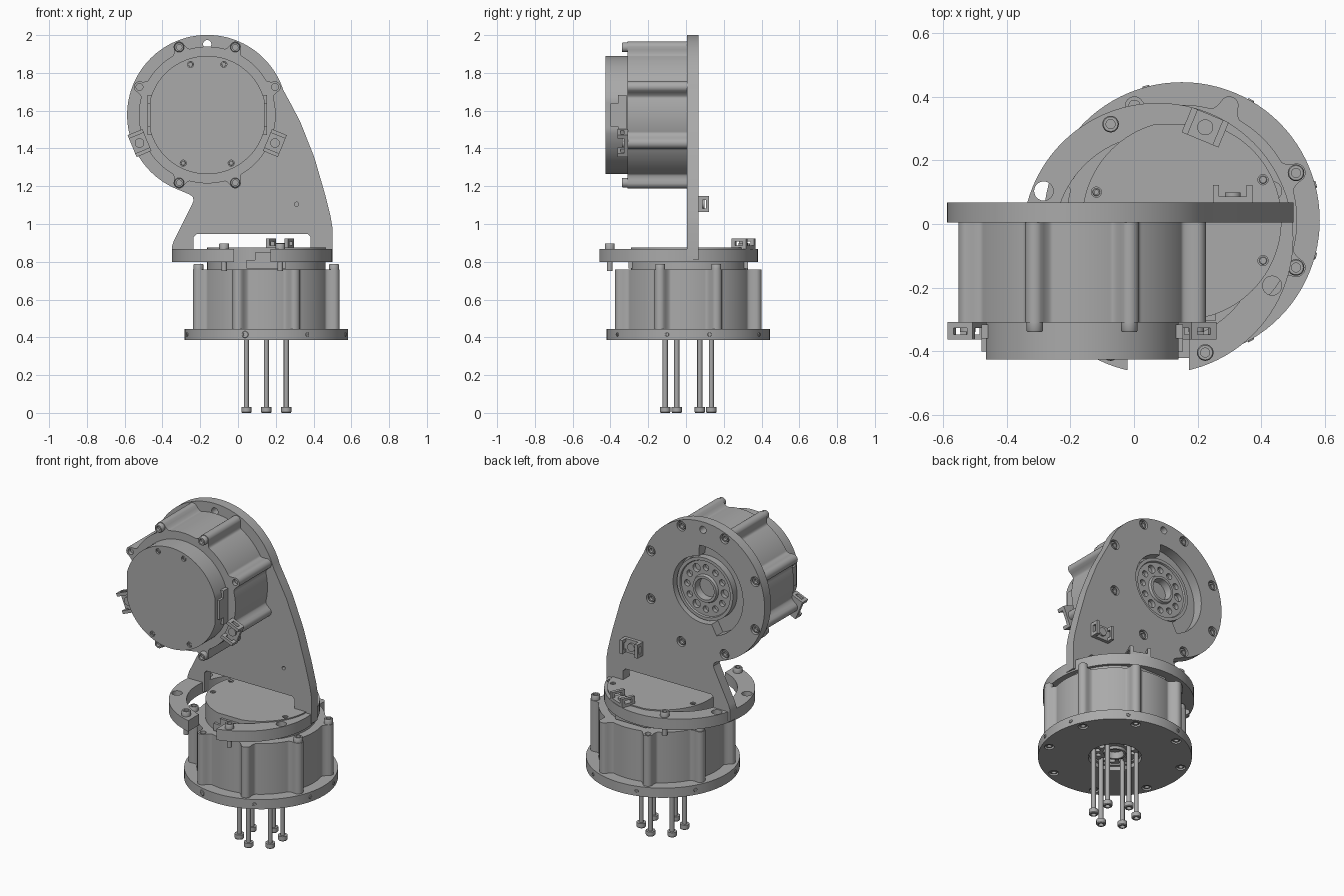
import bpy, bmesh
from math import sin, cos, pi, radians, sqrt, asin
from mathutils import Matrix, Vector

if "Cube" in bpy.data.objects:
    bpy.data.objects.remove(bpy.data.objects["Cube"])

metal = bpy.data.materials.new("grey_metal")
metal.use_nodes = True
GREY = (0.4, 0.4, 0.4, 1)
metal.diffuse_color = GREY
metal.node_tree.nodes["Principled BSDF"].inputs["Base Color"].default_value = GREY


def frame(origin, ax, ay, az):
    m = Matrix((ax, ay, az)).transposed().to_4x4()
    m.translation = origin
    return m


X, Y, Z = Vector((1, 0, 0)), Vector((0, 1, 0)), Vector((0, 0, 1))


def at(x, y, z=0, turn=0):
    return Matrix.Translation((x, y, z)) @ Matrix.Rotation(turn, 4, "Z")


def polar(r, deg):
    return r * cos(radians(deg)), r * sin(radians(deg))


# ---- shape helpers: each adds one closed solid to a bmesh ----
def add(bm, part, m):
    bmesh.ops.recalc_face_normals(part, faces=part.faces)
    part.transform(m)
    me = bpy.data.meshes.new("tmp")
    part.to_mesh(me)
    part.free()
    bm.from_mesh(me)
    bpy.data.meshes.remove(me)


def lathe(bm, m, profile, n=32):
    p = bmesh.new()
    vs = [p.verts.new((r, 0, z)) for r, z in profile]
    es = [p.edges.new(e) for e in zip(vs, vs[1:])]
    bmesh.ops.spin(p, geom=vs + es, cent=(0, 0, 0), axis=(0, 0, 1), angle=2 * pi, steps=n)
    bmesh.ops.remove_doubles(p, verts=p.verts, dist=1e-5)
    add(bm, p, m)


def rod(bm, m, r, z0, z1, n=32):
    lathe(bm, m, [(0, z0), (r, z0), (r, z1), (0, z1)], n)


def bolt(bm, m, r=0.026, h=0.03):
    s = r * 0.55
    lathe(bm, m, [(0, 0), (r, 0), (r, h * 0.85), (r * 0.88, h), (s, h), (s, h * 0.4), (0, h * 0.4)], 24)


def prism(bm, m, outline, z0, z1):
    p = bmesh.new()
    f = p.faces.new([p.verts.new((x, y, z0)) for x, y in outline])
    new = bmesh.ops.extrude_face_region(p, geom=[f])["geom"]
    bmesh.ops.translate(p, verts=[v for v in new if isinstance(v, bmesh.types.BMVert)], vec=(0, 0, z1 - z0))
    add(bm, p, m)


def box(bm, m, x0, x1, y0, y1, z0, z1):
    prism(bm, m, [(x0, y0), (x1, y0), (x1, y1), (x0, y1)], z0, z1)


def finish(bm, name, cutter=None):
    def obj(b, n):
        me = bpy.data.meshes.new(n)
        b.to_mesh(me)
        b.free()
        o = bpy.data.objects.new(n, me)
        bpy.context.collection.objects.link(o)
        return o
    o = obj(bm, name)
    o.data.materials.append(metal)
    bpy.ops.object.select_all(action="DESELECT")
    bpy.context.view_layer.objects.active = o
    o.select_set(True)
    if cutter:
        c = obj(cutter, name + "_cutter")
        c.hide_render = True
        mod = o.modifiers.new("cut", "BOOLEAN")
        mod.object, mod.operation, mod.solver = c, "DIFFERENCE", "EXACT"
        bpy.ops.object.modifier_apply(modifier=mod.name)
        bpy.data.objects.remove(c)
    bpy.ops.object.shade_smooth_by_angle(angle=radians(35))
    return o


BOLT_R = 0.388
BOLT_ANGLES = [22.5 + 45 * i for i in range(8)]


# ---- motor housing, cap and rotor, with the shaft along local z ----
def housing_radius(deg):
    base, boss = 0.362, 0.03
    d = abs((deg % 45) - 22.5)
    edge = math_edge = 4.2
    if d <= edge:
        t = radians(d)
        return BOLT_R * cos(t) + sqrt(max(boss ** 2 - (BOLT_R * sin(t)) ** 2, 0))
    if d < 8:
        k = (8 - d) / (8 - edge)
        return base + 0.03 * k * k
    return base


def cable_clip(bm, m):
    box(bm, m, -0.0625, 0.0625, -0.0425, 0.0425, 0, 0.02)
    rod(bm, m, 0.025, 0.015, 0.032, 24)
    for s in (-1, 1):
        a, b = sorted((s * 0.0425, s * 0.0625))
        for y in (-0.0425, 0.0225):
            box(bm, m, a, b, y, y + 0.02, 0.02, 0.055)
        box(bm, m, a, b, -0.0225, 0.0225, 0.04, 0.055)


def motor(prefix, m, clips):
    body = bmesh.new()
    prism(body, m, [polar(housing_radius(a * 0.75), a * 0.75) for a in range(480)], 0, 0.314)
    holes = bmesh.new()
    for a in (22.5, 157.5):
        rod(holes, m @ at(*polar(BOLT_R, a)), 0.018, 0.29, 0.4, 20)
    finish(body, prefix + "_housing", holes)

    # cap with two flats and four small screws
    cap, cap_cut = bmesh.new(), bmesh.new()
    rim = [polar(0.313, a * 3) for a in range(120)]
    prism(cap, m, [(max(-0.302, min(0.302, x)), y) for x, y in rim], 0.3, 0.43)
    screws = bmesh.new()
    for x, y in ((0.088, 0.268), (0.127, -0.255)):
        for s in (-1, 1):
            rod(cap_cut, m @ at(s * x, y), 0.016, 0.42, 0.5, 20)
            bolt(screws, m @ at(s * x, y, 0.412), 0.012, 0.014)
    finish(cap, prefix + "_cap", cap_cut)

    # cable sockets on the flats
    sockets = bmesh.new()
    for s in (-1, 1):
        a, b = sorted((s * 0.29, s * 0.316))
        box(sockets, m, a, b, -0.105, 0.105, 0.32, 0.365)
        box(sockets, m, a, b, -0.06, 0.06, 0.365, 0.405)
    finish(sockets, prefix + "_sockets")

    for a in BOLT_ANGLES[1:3] + BOLT_ANGLES[5:7]:
        bolt(screws, m @ at(*polar(BOLT_R, a), 0.314))
    finish(screws, prefix + "_screws")

    if clips:
        clip = bmesh.new()
        for a in (202.5, 337.5):
            cable_clip(clip, m @ at(*polar(BOLT_R, a), 0.312, radians(a + 90)))
        finish(clip, prefix + "_cable_clips")


def rotor(name, m, r):
    hub, holes = bmesh.new(), bmesh.new()
    lathe(hub, m, [(0, -0.06), (r, -0.06), (r, 0), (r * 0.9, 0), (r * 0.88, -0.01), (r * 0.45, -0.01),
                   (r * 0.42, 0.005), (r * 0.34, 0.005), (r * 0.32, -0.04), (0, -0.04)], 64)
    for i in range(12):
        rod(holes, m @ at(*polar(r * 0.67, i * 30)), r * (0.1 if i % 4 else 0.13), -0.035, 0.05, 20)
    finish(hub, name, holes)


UPPER = (-0.163, 0.005, 1.577)
LOWER = (0.15, 0.012, 0.445)
motor("upper_motor", frame(UPPER, X, Z, -Y), True)
motor("lower_motor", frame(LOWER, Y, -X, Z), False)

# ---- bracket: upright plate ----
BACK_Y = 0.067
upright = frame((0, BACK_Y, 0), X, Z, -Y)
back = frame((UPPER[0], BACK_Y, UPPER[2]), -X, Z, Y)
arc = [polar(0.424, a) for a in range(18, 252, 3)]
outline = [(0.5, 0.81), (0.5, 0.98), (0.49, 1.04), (0.46, 1.16), (0.405, 1.35), (0.33, 1.54), (0.275, 1.645)]
outline += [(x + UPPER[0], y + UPPER[2]) for x, y in arc]
outline += [(-0.26, 1.158), (-0.24, 1.145), (-0.235, 1.125), (-0.245, 1.1), (-0.34, 0.91), (-0.35, 0.88), (-0.35, 0.81)]
plate, cuts, plate_bolts = bmesh.new(), bmesh.new(), bmesh.new()
prism(plate, upright, outline, 0, 0.062)
prism(cuts, upright, [(-0.235, 0.7), (0.385, 0.7), (0.385, 0.93), (0.37, 0.946), (-0.22, 0.946), (-0.235, 0.93)], -0.1, 0.2)
# rotor opening, widened over half a turn for the travel stop
prism(cuts, back, [polar(0.275 if a < 168 else 0.205, a - 70) for a in range(0, 360, 3)], -0.2, 0.1)
rod(cuts, back @ at(0, 0.375), 0.022, -0.2, 0.1, 24)
rod(cuts, upright @ at(0.31, 1.105), 0.011, -0.1, 0.2, 20)
for a in BOLT_ANGLES:
    spot = back @ at(*polar(BOLT_R, a))
    rod(cuts, spot, 0.03, -0.035, 0.05, 24)
    bolt(plate_bolts, spot @ at(0, 0, -0.036), 0.024, 0.03)
finish(plate, "bracket_upright", cuts)
finish(plate_bolts, "upright_bolts")
rotor("upper_rotor", back @ at(0, 0, -0.02), 0.192)

# ---- bracket: split base ring ----
ring_m = at(0.075, -0.045, 0.8)
ring, cuts, ring_bolts, clip = bmesh.new(), bmesh.new(), bmesh.new(), bmesh.new()
lathe(ring, ring_m, [(0.325, 0), (0.425, 0), (0.425, 0.068), (0.325, 0.068), (0.325, 0)], 96)
box(cuts, at(0, 0), -0.02, 0.172, -0.6, -0.3, 0.7, 1)
for i, a in enumerate(BOLT_ANGLES):
    spot = ring_m @ at(*polar(BOLT_R, a))
    if i in (0, 3, 4, 7):
        rod(cuts, spot, 0.03, -0.1, 0.2, 24)
    elif i == 1:
        cable_clip(clip, spot @ at(0, -0.01, 0.067, radians(a - 90)))
    else:
        bolt(ring_bolts, spot @ at(0, 0, 0.068))
        rod(ring_bolts, spot, 0.015, -0.05, 0.07, 16)
finish(ring, "bracket_ring", cuts)
finish(ring_bolts, "ring_bolts")
cable_clip(clip, frame((0.31, BACK_Y, 1.105), -X, Z, Y))
finish(clip, "bracket_cable_clips")

# ---- base flange, lower rotor and long bolts ----
down = frame((LOWER[0], LOWER[1], 0.385), X, -Y, -Z)
flange, cuts, small = bmesh.new(), bmesh.new(), bmesh.new()
lathe(flange, down, [(0.15, 0), (0.433, 0), (0.433, -0.06), (0.15, -0.06), (0.15, 0)], 96)
for a in BOLT_ANGLES:
    spot = down @ at(*polar(BOLT_R, a))
    rod(cuts, spot, 0.028, -0.03, 0.05, 24)
    bolt(small, spot @ at(0, 0, -0.031), 0.023, 0.026)
for a in (15, 60, 105, 150, 195, 255, 300, 345):
    x, y = polar(1, a)
    side = frame((LOWER[0] + 0.42 * x, LOWER[1] + 0.42 * y, 0.415), Vector((-y, x, 0)), Z, Vector((x, y, 0)))
    bolt(small, side, 0.018 if a == 255 else 0.011, 0.017)
finish(flange, "base_flange", cuts)
finish(small, "flange_screws")
rotor("lower_rotor", down @ at(0, 0, -0.025), 0.148)

long_bolts = bmesh.new()
for i in range(6):
    spot = down @ at(*polar(0.122, 30 + 60 * i))
    rod(long_bolts, spot, 0.0135, -0.05, 0.36, 20)
    bolt(long_bolts, spot @ at(0, 0, 0.355), 0.027, 0.03)
finish(long_bolts, "long_bolts")
